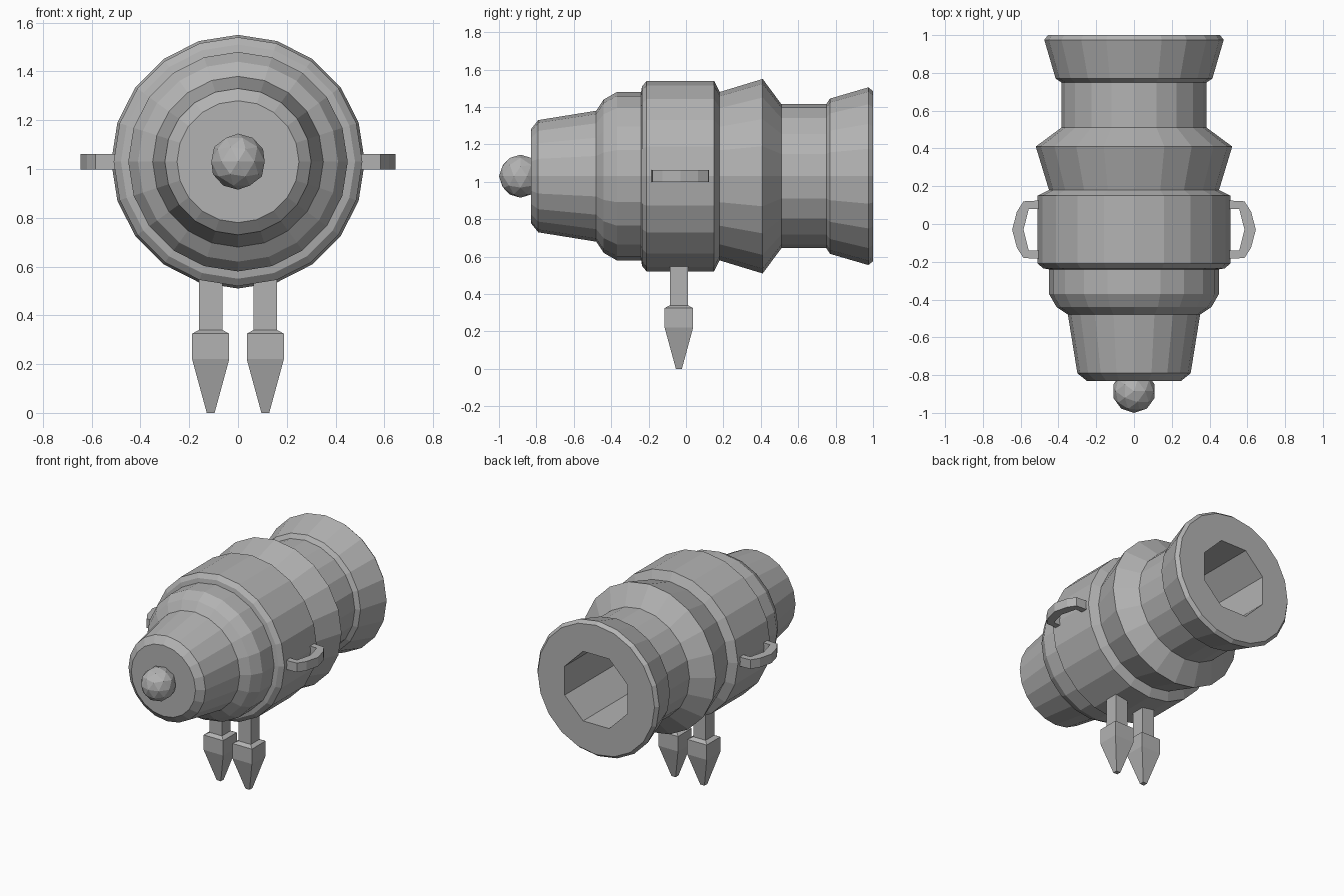
import bpy, bmesh, math

cube = bpy.data.objects.get("Cube")
if cube:
    bpy.data.objects.remove(cube, do_unlink=True)

AXIS_Z = 1.03
GREY = (0.45, 0.45, 0.45, 1)
grey = bpy.data.materials.new("plain grey")
grey.use_nodes = True
grey.diffuse_color = GREY
grey.node_tree.nodes["Principled BSDF"].inputs["Base Color"].default_value = GREY


def finish(bm, name):
    """Turn a bmesh into a flat-shaded grey object."""
    bmesh.ops.recalc_face_normals(bm, faces=bm.faces)
    mesh = bpy.data.meshes.new(name)
    bm.to_mesh(mesh)
    bm.free()
    mesh.materials.append(grey)
    obj = bpy.data.objects.new(name, mesh)
    bpy.context.collection.objects.link(obj)
    return obj


def loft(bm, rings):
    """Bridge equal-length vertex rings with quads."""
    for a, b in zip(rings, rings[1:]):
        for i in range(len(a)):
            j = (i + 1) % len(a)
            bm.faces.new((a[i], a[j], b[j], b[i]))


def ring(bm, radius, y, sides, turn=0):
    angles = [math.tau * (i + turn) / sides for i in range(sides)]
    return [bm.verts.new((radius * math.cos(a), y, AXIS_Z + radius * math.sin(a)))
            for a in angles]


# Barrel body: stepped profile (y, radius) turned about the long axis
profile = [(-0.83, 0.25), (-0.79, 0.30), (-0.48, 0.35), (-0.44, 0.41),
           (-0.37, 0.45), (-0.24, 0.45), (-0.235, 0.48), (-0.21, 0.51),
           (0.15, 0.51), (0.17, 0.47), (0.18, 0.45), (0.41, 0.52),
           (0.51, 0.385), (0.75, 0.385), (0.77, 0.415), (0.975, 0.475),
           (1.0, 0.455)]
bm = bmesh.new()
rings = [ring(bm, r, y, 20) for y, r in profile]
loft(bm, rings)
bm.faces.new(rings[0])

# Eight-sided bore sunk into the back end
mouth = ring(bm, 0.265, 1.0, 8, 0.5)
floor = ring(bm, 0.265, 0.1, 8, 0.5)
loft(bm, [mouth, floor])
bm.faces.new(floor)
rim = []
for loop in (rings[-1], mouth):
    for i, v in enumerate(loop):
        w = loop[(i + 1) % len(loop)]
        rim.append(bm.edges.get((v, w)))
bmesh.ops.triangle_fill(bm, edges=rim, use_beauty=True)
finish(bm, "barrel")

# Round knob on the front end
bm = bmesh.new()
bmesh.ops.create_icosphere(bm, subdivisions=2, radius=0.115)
bmesh.ops.translate(bm, verts=bm.verts, vec=(0, -0.885, AXIS_Z))
finish(bm, "front_knob")

# Square legs with pointed feet: (z, half width)
leg_profile = [(0, 0.016), (0.22, 0.076), (0.325, 0.076), (0.34, 0.048), (0.6, 0.048)]
# Side handle outline, as half of a symmetric arch: (x, y offset)
outer = [(0.49, 0.155), (0.585, 0.15), (0.62, 0.095), (0.645, 0.0)]
inner = [(0.585, 0.0), (0.557, 0.11), (0.49, 0.11)]
half = outer + inner

for side, label in ((1, "left"), (-1, "right")):
    bm = bmesh.new()
    rings = [[bm.verts.new((side * 0.112 + sx * h, -0.038 + sy * h, z))
              for sx, sy in ((-1, -1), (1, -1), (1, 1), (-1, 1))]
             for z, h in leg_profile]
    loft(bm, rings)
    bm.faces.new(rings[0])
    bm.faces.new(rings[-1])
    finish(bm, label + "_leg")

    bm = bmesh.new()
    outer_arc = outer + [(x, -y) for x, y in outer[-2::-1]]
    inner_arc = inner[::-1] + [(x, -y) for x, y in inner[1:]]
    # Resample the inner arc to match the outer one
    inner_arc[2:2] = [(0.571, 0.055)]
    inner_arc[4:4] = [(0.571, -0.055)]
    sections = []
    for (ox, oy), (ix, iy) in zip(outer_arc, inner_arc):
        sections.append([bm.verts.new((side * x, y - 0.03, AXIS_Z + dz))
                         for x, y, dz in ((ox, oy, -0.032), (ox, oy, 0.032),
                                          (ix, iy, 0.032), (ix, iy, -0.032))])
    loft(bm, sections)
    bm.faces.new(sections[0])
    bm.faces.new(sections[-1])
    finish(bm, label + "_handle")
